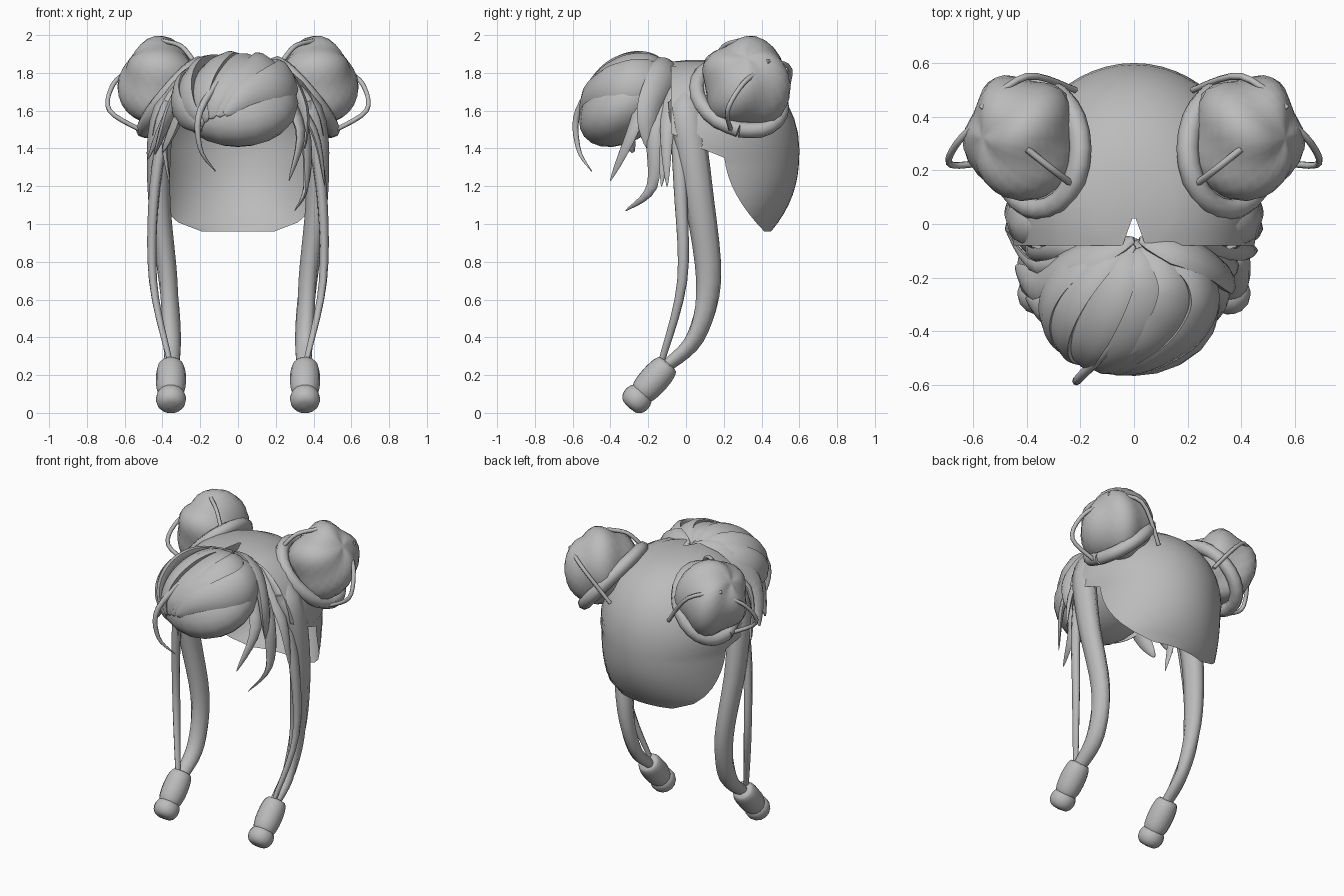
import bpy, bmesh, math
from mathutils import Vector, Matrix

if "Cube" in bpy.data.objects:
    bpy.data.objects.remove(bpy.data.objects["Cube"])

GREY = (.5, .5, .5, 1)
hair = bpy.data.materials.new("hair_grey")
hair.use_nodes = True
hair.diffuse_color = GREY
hair.node_tree.nodes["Principled BSDF"].inputs["Base Color"].default_value = GREY


def finish(name, bm):
    bmesh.ops.recalc_face_normals(bm, faces=bm.faces)
    mesh = bpy.data.meshes.new(name)
    bm.to_mesh(mesh)
    bm.free()
    mesh.materials.append(hair)
    part = bpy.data.objects.new(name, mesh)
    bpy.context.collection.objects.link(part)
    bpy.ops.object.select_all(action='DESELECT')
    part.select_set(True)
    bpy.context.view_layer.objects.active = part
    bpy.ops.object.shade_smooth_by_angle(angle=math.radians(70))


def smooth_path(points, steps):
    """Sample a smooth curve that passes through all the points"""
    last = len(points) - 1
    path = []
    for i in range(last):
        before, here = points[max(i - 1, 0)], points[i]
        there, after = points[i + 1], points[min(i + 2, last)]
        leave, arrive = (there - before) / 2, (after - here) / 2
        for k in range(steps):
            f = k / steps
            blend = f * f * (3 - 2 * f)
            path.append(here.lerp(there, blend) + leave * f * (1 - f) ** 2 - arrive * f * f * (1 - f))
    return path + [points[last]]


def skin(bm, rings, closed):
    for low, high in zip(rings, rings[1:]):
        count = len(low)
        for k in range(count if closed else count - 1):
            n = (k + 1) % count
            bm.faces.new((low[k], low[n], high[n], high[k]))


def taper(width, tip=.05, power=3, root=1):
    """Radius rule: swells from the root, then thins towards the tip"""
    return lambda t: width * min(1, root + 4 * t) * (1 - (1 - tip) * t ** power)


def lock(name, points, radius, flat=1, centre=(0, 0, 1.6), sides=8, steps=5, side=1):
    """Strand along a path, flattened towards centre; side -1 mirrors it"""
    flip = Vector((side, 1, 1))
    path = smooth_path([Vector(p) * flip for p in points], steps)
    last = len(path) - 1
    bm = bmesh.new()
    rings = []
    for i, spot in enumerate(path):
        size = max(radius(i / last), .003)
        ahead = (path[min(i + 1, last)] - path[max(i - 1, 0)]).normalized()
        out = spot - Vector(centre) * flip
        out = (out - ahead * out.dot(ahead)).normalized()
        across = ahead.cross(out)
        rings.append([bm.verts.new(spot + size * (across * math.cos(a) + out * flat * math.sin(a)))
                      for a in (math.tau * k / sides for k in range(sides))])
    skin(bm, rings, True)
    bm.faces.new(rings[0])
    bm.faces.new(rings[-1])
    finish(name, bm)


# Scalp shell: a full dome above ear level, and a curtain round the nape below it
EAR, DOME, NAPE, MID = 1.4, .47, .44, .06
bm = bmesh.new()
rings = []
for step in range(-9, 10):
    if step < 0:
        drop = -step / 9
        z, wide = EAR - NAPE * drop, .46
        back, edge = .6 - .15 * drop ** 2.5, .2 + .215 * drop ** 2
    else:
        rise = math.radians(step * 9.7)
        z, wide = EAR + DOME * math.sin(rise), .47 * math.cos(rise) ** .75
        back, edge = MID + .54 * math.cos(rise) ** .85, -.08 if step else .08
    span = math.acos(max((edge - MID) / (back - MID), -.99))
    arc = [span * k / 14 for k in range(-14, 15)]
    rings.append([bm.verts.new((wide * math.sin(a), MID + (back - MID) * math.cos(a), z)) for a in arc])
skin(bm, rings, False)
bm.faces.new(rings[-1])
finish("scalp_shell", bm)

# Fringe core: a tilted egg under the swept locks
egg_centre = Vector((0, -.31, 1.64))
egg = (Matrix.Translation(egg_centre) @ Matrix.Rotation(math.radians(38), 4, 'X')
       @ Matrix.Diagonal((.32, .29, .19, 1)))
bm = bmesh.new()
bmesh.ops.create_uvsphere(bm, u_segments=20, v_segments=12, radius=1, matrix=egg)
finish("fringe_core", bm)

# Broad fringe locks lying on the egg, from the crown round to the lower right
for spread in (1.5, .9, .3, -.3, -.9, -1.5):
    points = []
    for k in range(7):
        t = .1 + .4 * k
        turn = spread - .1 * t * t * (spread + 1.5)
        points.append(egg @ Vector((math.sin(t) * math.sin(turn), math.cos(t), math.sin(t) * math.cos(turn))))
    lock("fringe_lock", points, lambda t: .11 * math.sin(math.pi * (.03 + .95 * t)) ** .7, .35, egg_centre)

# Broad locks bridging the fringe and the temples
for side, points in (
        (-1, [(0, -.06, 1.84), (.22, -.14, 1.76), (.36, -.22, 1.58), (.44, -.16, 1.37)]),
        (-1, [(0, -.08, 1.84), (.2, -.25, 1.75), (.31, -.33, 1.57), (.4, -.28, 1.38)]),
        (1, [(.02, -.06, 1.84), (.22, -.12, 1.78), (.34, -.2, 1.6), (.35, -.2, 1.4)])):
    lock("temple_lock", points, taper(.09, .1, 3, .2), .45, egg_centre, side=side)

# Loose curved wisps, listed from the root to the tip
lock("front_wisp", [(.04, -.15, 1.87), (-.05, -.4, 1.82), (-.2, -.57, 1.6), (-.2, -.57, 1.4), (-.12, -.5, 1.28)],
     taper(.02), 1, egg_centre)
for side, points in (
        (1, [(.2, -.1, 1.76), (.35, -.17, 1.5), (.36, -.18, 1.2), (.3, -.32, 1.07)]),
        (1, [(.2, -.2, 1.76), (.33, -.28, 1.5), (.27, -.4, 1.23)]),
        (1, [(.2, -.05, 1.78), (.4, -.1, 1.5), (.46, -.1, 1.2)]),
        (-1, [(.1, -.1, 1.82), (.35, -.17, 1.6), (.48, -.02, 1.34)]),
        (-1, [(.2, -.1, 1.76), (.38, -.1, 1.5), (.36, -.13, 1.2)])):
    lock("side_wisp", points, taper(.05, .05, 2, .2), .5, side=side)

for side, label in ((1, "left"), (-1, "right")):
    # Bun: a ball with swirling folds, dimpled on top
    bm = bmesh.new()
    bmesh.ops.create_uvsphere(bm, u_segments=28, v_segments=16, radius=1)
    for v in bm.verts:
        polar = v.co.angle(Vector((0, 0, 1)))
        turn = math.atan2(v.co.y, v.co.x)
        fold = math.sin(polar) * math.sin(4 * turn + 2.5 * polar)
        v.co *= 1 + .08 * fold - .1 * max(0, v.co.z) ** 8
    bmesh.ops.transform(bm, verts=bm.verts, matrix=(
        Matrix.Diagonal((side, 1, 1, 1)) @ Matrix.Translation((.42, .32, 1.745))
        @ Matrix.Diagonal((.21, .235, .24, 1)) @ Matrix.Rotation(math.radians(50), 4, 'Y')))
    finish(label + "_bun", bm)

    # Rolled band round the base of the bun, lower at the back
    base, slope, depth = Vector((.35, .28, 1.67)), Vector((.15, 0, -.17)), Vector((0, .225, -.05))
    hoop = [base + slope * math.cos(a) + depth * math.sin(a) for a in (math.tau * k / 12 for k in range(13))]
    lock(label + "_bun_band", hoop, taper(.042, 1), centre=base, steps=2, side=side)

    # Thin strands looping over the bun
    for points in ([(.56, .4, 1.82), (.66, .3, 1.74), (.68, .22, 1.6), (.5, .24, 1.49)],
                   [(.57, .43, 1.86), (.4, .55, 1.82), (.22, .5, 1.6)],
                   [(.4, .28, 1.97), (.3, .2, 1.94), (.22, .14, 1.84)]):
        lock(label + "_bun_strand", points, taper(.013, 1), centre=(.42, .3, 1.7), sides=6, side=side)

    # Long side lock and its slim companion, from the crown down to the tie
    lock(label + "_long_lock",
         [(.15, 0, 1.8), (.38, 0, 1.6), (.42, .06, 1.2), (.37, .12, .7), (.35, .05, .4), (.35, -.1, .25)],
         taper(.105, .4, 1, .2), .75, (0, .05, 1.2), side=side)
    lock(label + "_front_strand",
         [(.36, -.05, 1.65), (.44, -.03, 1.2), (.45, -.02, .7), (.36, -.13, .27)],
         taper(.045, .4, 1), .8, side=side)

    # Hair tie: a sleeve with a rounded tuft at its end
    start, end = Vector((.355, -.09, .265)), Vector((.355, -.29, .04))
    for part, near, far, bulge in (("sleeve", 0, .78, .2), ("tuft", .64, 1.06, .4)):
        lock(label + "_tie_" + part, [start.lerp(end, near), start.lerp(end, far)],
             lambda t: .08 * max(math.sin(math.pi * t), 0) ** bulge, sides=14, steps=16, side=side)
